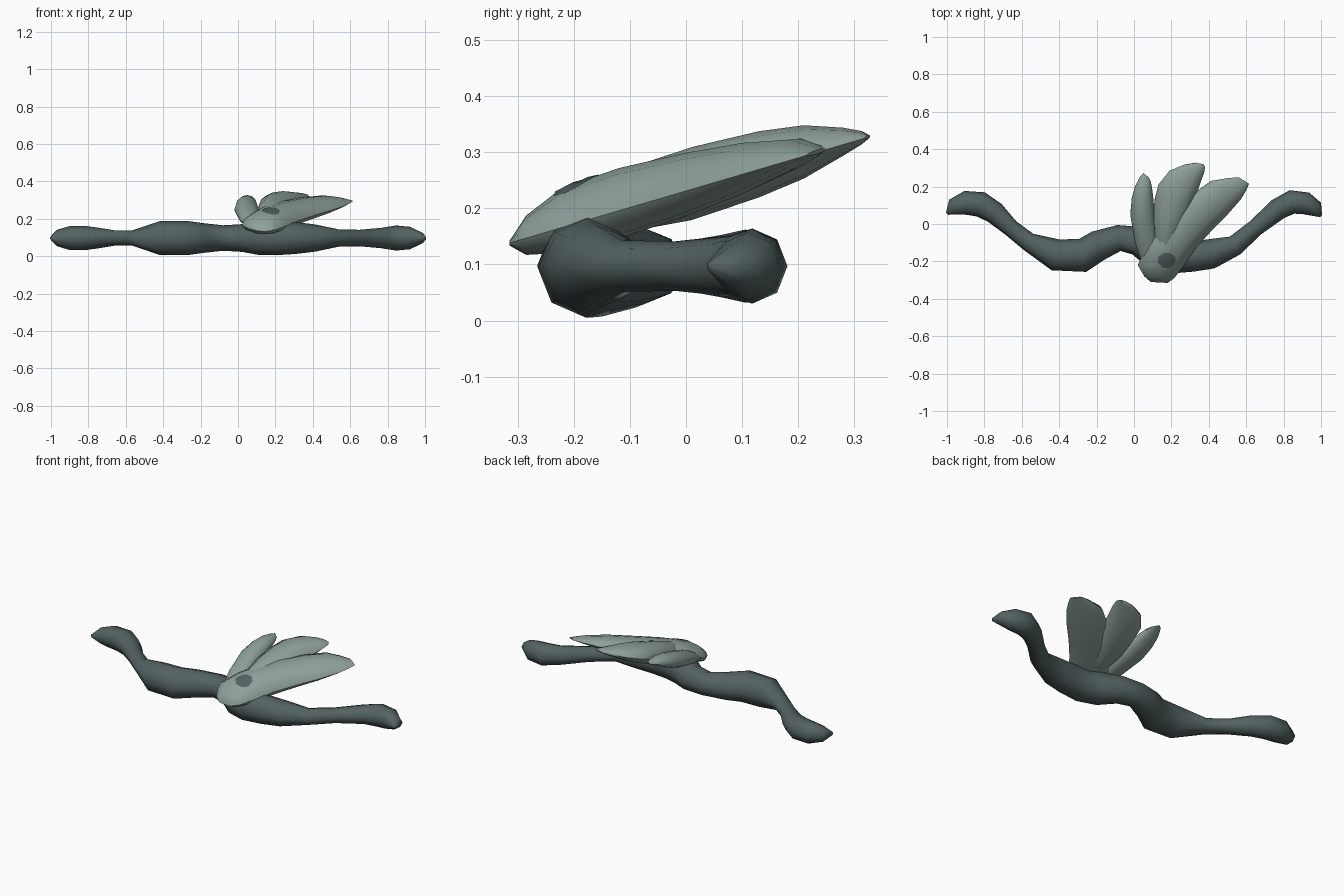
import bpy, bmesh, math
from mathutils import Vector
from mathutils.bvhtree import BVHTree

if "Cube" in bpy.data.objects:
    bpy.data.objects.remove(bpy.data.objects["Cube"])


def material(name, rgb):
    m = bpy.data.materials.new(name)
    m.diffuse_color = (*rgb, 1)
    m.use_nodes = True
    m.node_tree.nodes["Principled BSDF"].inputs["Base Color"].default_value = m.diffuse_color
    return m


DARK = material("dark slate", (0.088, 0.122, 0.122))
PALE = material("pale sage", (0.27, 0.35, 0.325))


def finish(bm, name, mat, angle):
    bmesh.ops.recalc_face_normals(bm, faces=bm.faces)
    me = bpy.data.meshes.new(name)
    bm.to_mesh(me)
    bm.free()
    me.materials.append(mat)
    ob = bpy.data.objects.new(name, me)
    bpy.context.collection.objects.link(ob)
    bpy.ops.object.select_all(action='DESELECT')
    bpy.context.view_layer.objects.active = ob
    ob.select_set(True)
    bpy.ops.object.shade_smooth_by_angle(angle=math.radians(angle))
    return ob


def loft(bm, rings):
    rows = [[bm.verts.new(p) for p in r] for r in rings]
    n = len(rows[0])
    for a, b in zip(rows, rows[1:]):
        for i in range(n):
            j = (i + 1) % n
            bm.faces.new((a[i], a[j], b[j], b[i]))
    bm.faces.new(rows[0])
    bm.faces.new(rows[-1])


# Winding branch: x, y of the centre line, radius across, radius up
path = [(-1.0, 0.055, .008, .008), (-0.965, 0.09, .046, .045),
        (-0.90, 0.113, .064, .064), (-0.82, 0.105, .068, .065),
        (-0.745, 0.06, .06, .055), (-0.66, -0.02, .046, .041),
        (-0.565, -0.095, .05, .041), (-0.42, -0.165, .085, .09),
        (-0.275, -0.168, .09, .092), (-0.19, -0.115, .082, .08),
        (-0.08, -0.075, .07, .068), (0.02, -0.09, .078, .074),
        (0.11, -0.15, .088, .09), (0.2, -0.178, .088, .092),
        (0.31, -0.175, .08, .085), (0.41, -0.16, .08, .073),
        (0.54, -0.115, .055, .046), (0.65, -0.02, .046, .044),
        (0.77, 0.08, .058, .055), (0.845, 0.118, .064, .067),
        (0.92, 0.11, .06, .06), (0.97, 0.08, .045, .036), (1.0, 0.042, .008, .008)]
Z0 = 0.097
rings = []
for i, (x, y, rw, rh) in enumerate(path):
    a, b = path[max(i - 1, 0)], path[min(i + 1, len(path) - 1)]
    d = Vector((b[0] - a[0], b[1] - a[1], 0)).normalized()
    side = Vector((-d.y, d.x, 0))
    rings.append([Vector((x, y, Z0)) + side * rw * math.cos(k * math.pi / 4)
                  + Vector((0, 0, rh * math.sin(k * math.pi / 4))) for k in range(8)])
bm = bmesh.new()
loft(bm, rings)
finish(bm, "branch", DARK, 80)


# Leaves: lens-shaped blades whose rims all lie in one sloping plane
def leaf(name, sections):
    rings = []
    for lx, ly, rx, ry, up, down in sections:
        ring = []
        for k in range(12):
            t = k * math.pi / 6
            f = 0.5 - 0.5 * math.cos(t)
            x, y = lx + (rx - lx) * f, ly + (ry - ly) * f
            s = math.sin(t)
            ring.append((x, y, 0.231 + 0.295 * y + s * (up if s > 0 else down)))
        rings.append(ring)
    bm = bmesh.new()
    loft(bm, rings)
    return finish(bm, name, PALE, 50)


# left x, y, right x, y, rise above the rim, drop below it
right_leaf = leaf("right_leaf", [
    (.09, -.31, .18, -.315, .006, .006), (.055, -.28, .215, -.29, .04, .03),
    (.02, -.22, .265, -.225, .07, .045), (.07, -.11, .33, -.13, .076, .05),
    (.17, .03, .42, -.03, .068, .045), (.30, .15, .50, .05, .056, .035),
    (.41, .23, .57, .13, .038, .02), (.50, .245, .60, .18, .02, .01),
    (.56, .25, .615, .215, .004, .003)])
leaf("middle_leaf", [
    (.12, -.21, .19, -.21, .03, .02), (.11, -.13, .225, -.12, .07, .04),
    (.10, .02, .275, 0.0, .075, .055), (.11, .13, .325, .13, .068, .05),
    (.13, .21, .352, .21, .055, .04), (.19, .285, .375, .275, .03, .02),
    (.27, .318, .38, .305, .015, .01), (.33, .328, .37, .32, .004, .003)])
leaf("left_leaf", [
    (.04, -.20, .14, -.20, .02, .02), (.005, -.10, .125, -.10, .045, .035),
    (-.02, .05, .11, .05, .055, .035), (-.012, .14, .104, .13, .05, .03),
    (.005, .20, .097, .19, .038, .02), (.03, .25, .09, .225, .018, .01),
    (.05, .272, .078, .25, .004, .003)])

# Dark knot: thin plate resting on the right leaf near its base
tree = BVHTree.FromPolygons([v.co for v in right_leaf.data.vertices],
                            [p.vertices for p in right_leaf.data.polygons])


def on_leaf(x, y):
    return tree.ray_cast(Vector((x, y, 1)), Vector((0, 0, -1)))[0] + Vector((0, 0, .004))


bm = bmesh.new()
rows = [[bm.verts.new(on_leaf(.175 + .05 * r * math.cos(a * math.pi / 4 + .3),
                              -.195 + .043 * r * math.sin(a * math.pi / 4 + .3)))
         for a in range(8)] for r in (.5, 1)]
bm.faces.new(rows[0])
for i in range(8):
    j = (i + 1) % 8
    bm.faces.new((rows[0][i], rows[1][i], rows[1][j], rows[0][j]))
if sum(f.normal.z for f in bm.faces) < 0:
    bmesh.ops.reverse_faces(bm, faces=bm.faces)
finish(bm, "knot_plate", DARK, 60)
